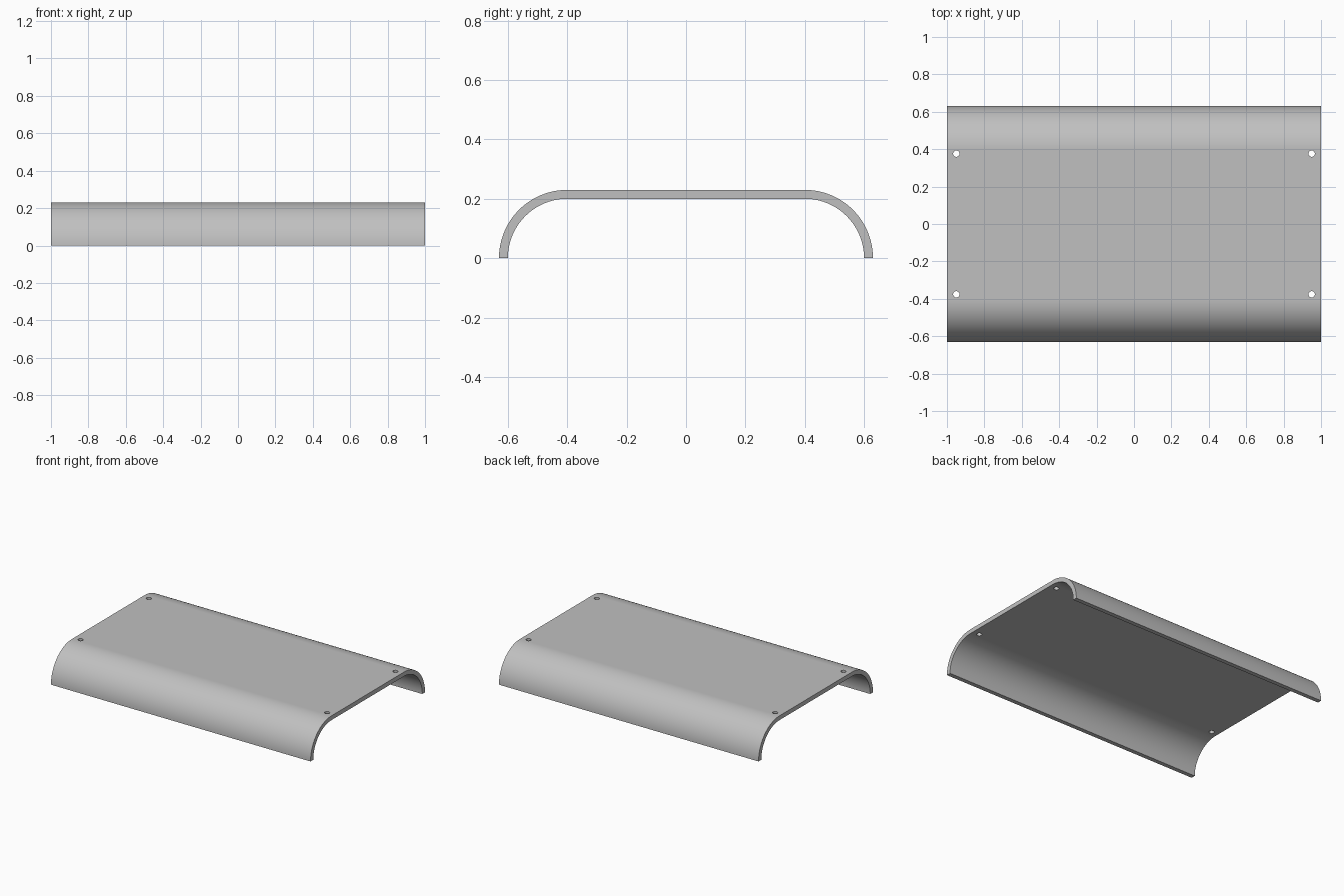
import bpy
import bmesh
from math import cos, sin, pi, radians

default = bpy.data.objects.get("Cube")
if default:
    bpy.data.objects.remove(default, do_unlink=True)

HALF_LENGTH = 1.0
BEND_Y = 0.4
OUTER, INNER = 0.23, 0.2
STEPS = 24
HOLE_X, HOLE_Y, HOLE_R = 0.95, 0.376, 0.017

# One grey for the whole cover
grey = bpy.data.materials.new("satin grey")
grey.use_nodes = True
colour = (0.53, 0.53, 0.53, 1)
grey.diffuse_color = colour
grey.node_tree.nodes["Principled BSDF"].inputs["Base Color"].default_value = colour


def arch(radius):
    """Section from the back edge over the top to the front edge."""
    quarter = [(BEND_Y + radius * cos(a), radius * sin(a))
               for a in (i * pi / 2 / STEPS for i in range(STEPS + 1))]
    return quarter + [(-y, z) for y, z in reversed(quarter)]


def new_object(name, bm):
    bmesh.ops.recalc_face_normals(bm, faces=bm.faces)
    mesh = bpy.data.meshes.new(name)
    bm.to_mesh(mesh)
    bm.free()
    mesh.materials.append(grey)
    obj = bpy.data.objects.new(name, mesh)
    bpy.context.collection.objects.link(obj)
    return obj


# Curved cover: the arch section extruded along its length
bm = bmesh.new()
section = arch(OUTER) + arch(INNER)[::-1]
face = bm.faces.new([bm.verts.new((-HALF_LENGTH, y, z)) for y, z in section])
extruded = bmesh.ops.extrude_face_region(bm, geom=[face], use_keep_orig=True)
moved = [v for v in extruded["geom"] if isinstance(v, bmesh.types.BMVert)]
bmesh.ops.translate(bm, verts=moved, vec=(2 * HALF_LENGTH, 0, 0))
cover = new_object("curved_cover", bm)

# Screw holes near the four corners
bm = bmesh.new()
for sx in (-1, 1):
    for sy in (-1, 1):
        made = bmesh.ops.create_cone(bm, cap_ends=True, segments=24,
                                     radius1=HOLE_R, radius2=HOLE_R, depth=0.2)
        bmesh.ops.translate(bm, verts=made["verts"],
                            vec=(sx * HOLE_X, sy * HOLE_Y, OUTER))
cutter = new_object("screw_hole_cutter", bm)

cut = cover.modifiers.new("screw holes", "BOOLEAN")
cut.operation = "DIFFERENCE"
cut.solver = "EXACT"
cut.object = cutter

# Apply the cut, then shade the bends smooth and keep the rims sharp
bpy.ops.object.select_all(action="DESELECT")
cover.select_set(True)
bpy.context.view_layer.objects.active = cover
bpy.ops.object.modifier_apply(modifier=cut.name)
bpy.data.objects.remove(cutter, do_unlink=True)
bpy.ops.object.shade_smooth_by_angle(angle=radians(30))
weighted = cover.modifiers.new("flat top shading", "WEIGHTED_NORMAL")
weighted.keep_sharp = True
